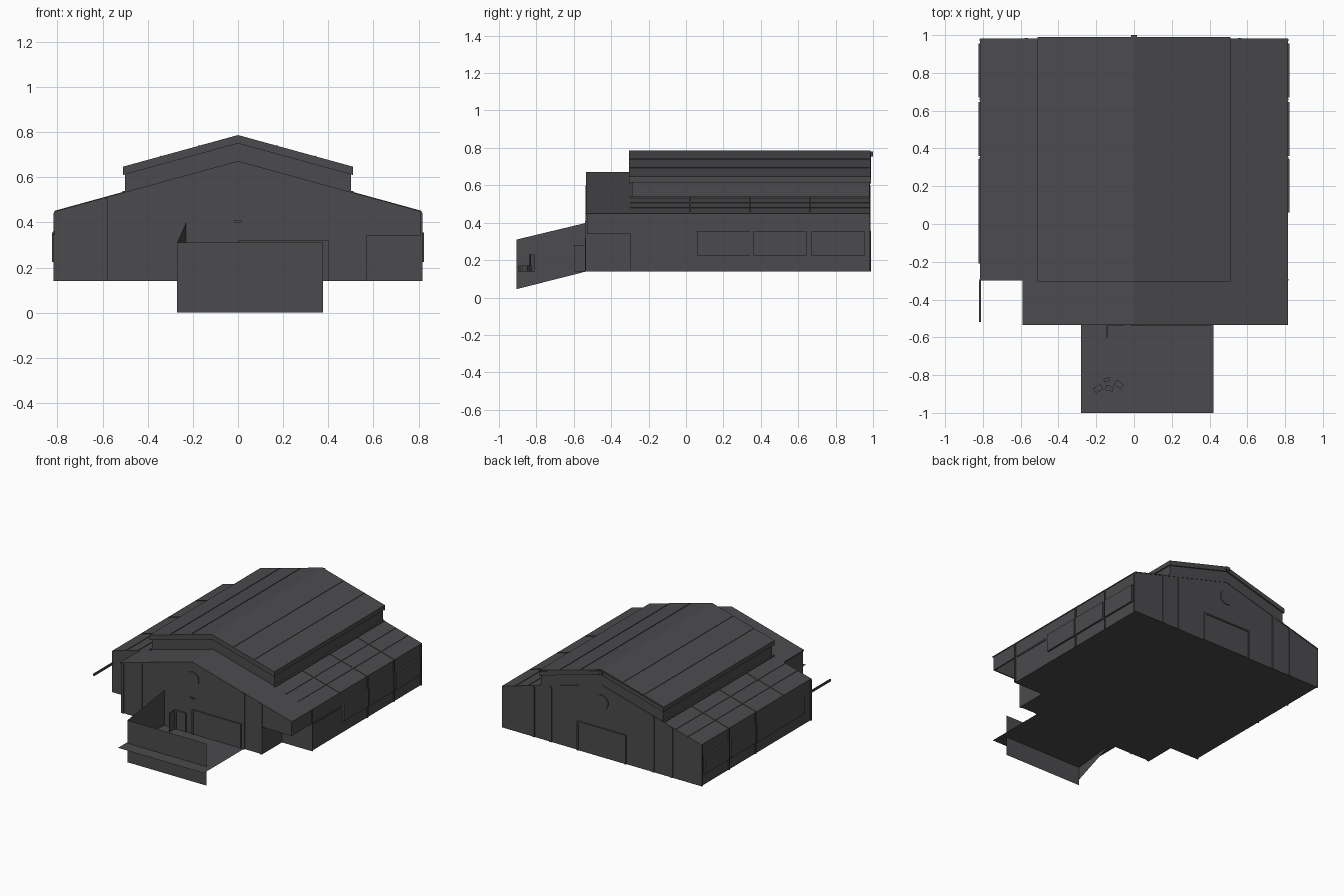
import bpy, bmesh, math
from mathutils import Matrix

cube = bpy.data.objects.get("Cube")
if cube:
    bpy.data.objects.remove(cube, do_unlink=True)

mat = bpy.data.materials.new("charcoal sheet metal")
mat.use_nodes = True
COLOR = (0.07, 0.07, 0.075, 1)
mat.diffuse_color = COLOR
mat.node_tree.nodes["Principled BSDF"].inputs["Base Color"].default_value = COLOR

BASE, FRONT, STEP, BACK = 0.14, -0.53, -0.3, 0.98
SLOPE = 0.275


def finish(name, bm):
    bmesh.ops.recalc_face_normals(bm, faces=bm.faces)
    mesh = bpy.data.meshes.new(name)
    bm.to_mesh(mesh)
    bm.free()
    mesh.materials.append(mat)
    obj = bpy.data.objects.new(name, mesh)
    bpy.context.collection.objects.link(obj)
    return obj


def prism(name, profile, y0, y1):
    """Extrude an x-z outline along y."""
    bm = bmesh.new()
    face = bm.faces.new([bm.verts.new((x, y0, z)) for x, z in profile])
    new = bmesh.ops.extrude_face_region(bm, geom=[face])["geom"]
    verts = [v for v in new if isinstance(v, bmesh.types.BMVert)]
    bmesh.ops.translate(bm, verts=verts, vec=(0, y1 - y0, 0))
    return finish(name, bm)


def box(name, x0, x1, y0, y1, z0, z1):
    return prism(name, [(x0, z0), (x1, z0), (x1, z1), (x0, z1)], y0, y1)


def sheet(name, points):
    bm = bmesh.new()
    bm.faces.new([bm.verts.new(p) for p in points])
    return finish(name, bm)


def roof_z(x, apex=0.665):
    return apex - SLOPE * abs(x)


def roof_slab(name, x0, x1, y0, y1, apex=0.665, lift=0.0, t=0.007):
    a, b = roof_z(x0, apex) + lift, roof_z(x1, apex) + lift
    return prism(name, [(x0, a), (x1, b), (x1, b + t), (x0, a + t)], y0, y1)


def disc(name, y, radius, depth):
    bm = bmesh.new()
    bmesh.ops.create_cone(bm, cap_ends=True, segments=24, radius1=radius,
                          radius2=radius, depth=depth,
                          matrix=Matrix.Translation((0, y, 0.545)) @ Matrix.Rotation(math.pi / 2, 4, 'X'))
    return finish(name, bm)


# Main hall and the narrower front bay
def gable(x0, x1, apex=0.665, bottom=BASE):
    return [(x0, bottom), (x1, bottom), (x1, roof_z(x1, apex)), (0, apex), (x0, roof_z(x0, apex))]


prism("main_hall", gable(-0.81, 0.81), STEP, BACK)
prism("front_bay", gable(-0.58, 0.57), FRONT, STEP)

# Raised central roof section
UP = 0.78
prism("raised_roof_walls", gable(-0.5, 0.5, UP, 0.5), STEP + 0.01, BACK)

# Roof sheets, fascias and seams
for side, tag in ((-1, "right"), (1, "left")):
    roof_slab(f"lower_roof_{tag}", 0, side * 0.815, STEP, BACK + 0.003)
    roof_slab(f"upper_roof_{tag}", 0, side * 0.51, STEP - 0.005, BACK + 0.007, UP)
    roof_slab(f"front_roof_{tag}", 0, 0.815 if side > 0 else -0.59, FRONT - 0.005, STEP)
    for y, end in ((STEP - 0.005, "front"), (BACK, "back")):
        roof_slab(f"upper_fascia_{end}_{tag}", 0, side * 0.51, y, y + 0.01, UP, -0.03, 0.03)
    eave = roof_z(0.51, UP)
    box(f"upper_eave_trim_{tag}", *sorted((side * 0.5, side * 0.51)), STEP, BACK, eave - 0.025, eave)
    box(f"upper_wall_sill_{tag}", *sorted((side * 0.5, side * 0.512)), STEP, BACK, 0.525, 0.54)
    for i, x in enumerate((0.17, 0.34)):
        roof_slab(f"upper_seam_{tag}_{i}", side * x, side * (x + 0.006), STEP, BACK, UP, 0.006, 0.004)
    for i, x in enumerate((0.6, 0.7)):
        roof_slab(f"lower_seam_{tag}_{i}", side * x, side * (x + 0.006), STEP, BACK, lift=0.006, t=0.004)
    for i in range(1, 4):
        y = STEP + i * 0.32
        roof_slab(f"cross_seam_{tag}_{i}", side * 0.5, side * 0.81, y, y + 0.006, lift=0.006, t=0.004)

box("ridge_end_lamp", -0.015, 0.015, BACK, 1.0, 0.755, 0.78)

# Open porch under the front corner of the roof
prism("porch_front_fascia", [(0.57, 0.34), (0.81, 0.34), (0.81, roof_z(0.81)), (0.57, roof_z(0.57))],
      FRONT, FRONT + 0.01)
box("porch_side_fascia", 0.8, 0.81, FRONT, STEP, 0.34, roof_z(0.81))

# Beam reaching past the open front corner
box("corner_beam", -0.82, -0.81, FRONT + 0.01, STEP, 0.345, 0.36)

# Side shutters, and posts between them
for side, tag, starts in ((-1, "right", (-0.21, 0.06, 0.36, 0.67)), (1, "left", (0.06, 0.36, 0.67))):
    xs = sorted((side * 0.808, side * 0.824))
    for i, y in enumerate(starts):
        box(f"side_shutter_{tag}_{i}", *xs, y, y + 0.285, 0.225, 0.355)
    rail = sorted((side * 0.808, side * 0.818))
    for i, y in enumerate((STEP, 0.345, 0.655, 0.97)):
        box(f"side_post_{tag}_{i}", *rail, y, y + 0.01, BASE, roof_z(0.81))
box("side_rail", 0.808, 0.816, -0.27, 0.03, 0.33, 0.342)

# Pilasters on both gable walls
for i, x in enumerate((-0.57, -0.42, 0.42, 0.56)):
    for y, end in ((FRONT - 0.006, "front"), (BACK, "back")):
        box(f"{end}_pilaster_{i}", x - 0.01, x + 0.01, y, y + 0.006, BASE, roof_z(x))

# Round vents
disc("front_vent", FRONT, 0.053, 0.012)
disc("back_vent", BACK, 0.053, 0.012)


# Doors with raised frames
def door(name, x0, x1, top, y, out):
    y0, y1 = sorted((y, y + out * 0.01))
    for part, a, b, low in (("jamb_a", x0, x0 + 0.01, BASE), ("jamb_b", x1 - 0.01, x1, BASE),
                            ("header", x0, x1, top - 0.01)):
        box(f"{name}_{part}", a, b, y0, y1, low, top)
    p0, p1 = sorted((y, y + out * 0.004))
    box(f"{name}_panel", x0, x1, p0, p1, BASE, top)


door("front_large_door", 0.0, 0.4, 0.32, FRONT, -1)
door("front_small_door", -0.14, -0.05, 0.28, FRONT, -1)
door("back_large_door", -0.2, 0.2, 0.355, BACK, 1)
box("small_door_leaf", -0.145, -0.14, -0.6, FRONT, BASE, 0.28)
box("front_lamp", -0.015, 0.015, FRONT - 0.01, FRONT, 0.4, 0.41)

# Loading platform with front and side screens
sheet("platform_floor", [(-0.28, -1, BASE), (0.42, -1, BASE), (0.42, FRONT, BASE), (-0.28, FRONT, BASE)])
sheet("platform_front_screen", [(-0.27, -0.905, 0), (0.377, -0.905, 0), (0.377, -0.905, 0.31), (-0.27, -0.905, 0.31)])
sheet("platform_side_screen", [(-0.27, -0.905, 0.045), (-0.23, FRONT, BASE),
                               (-0.23, FRONT, 0.4), (-0.27, -0.905, 0.31)])

# Crates on the platform
for i, (x, y, w, h, turn) in enumerate(((-0.19, -0.872, 0.045, 0.03, 0.5), (-0.145, -0.825, 0.03, 0.09, 0.3),
                                        (-0.13, -0.87, 0.04, 0.03, -0.2), (-0.08, -0.85, 0.045, 0.03, -0.6))):
    crate = box(f"crate_{i}", -w / 2, w / 2, -w / 3, w / 3, 0, h)
    crate.location = (x, y, BASE)
    crate.rotation_euler.z = turn
